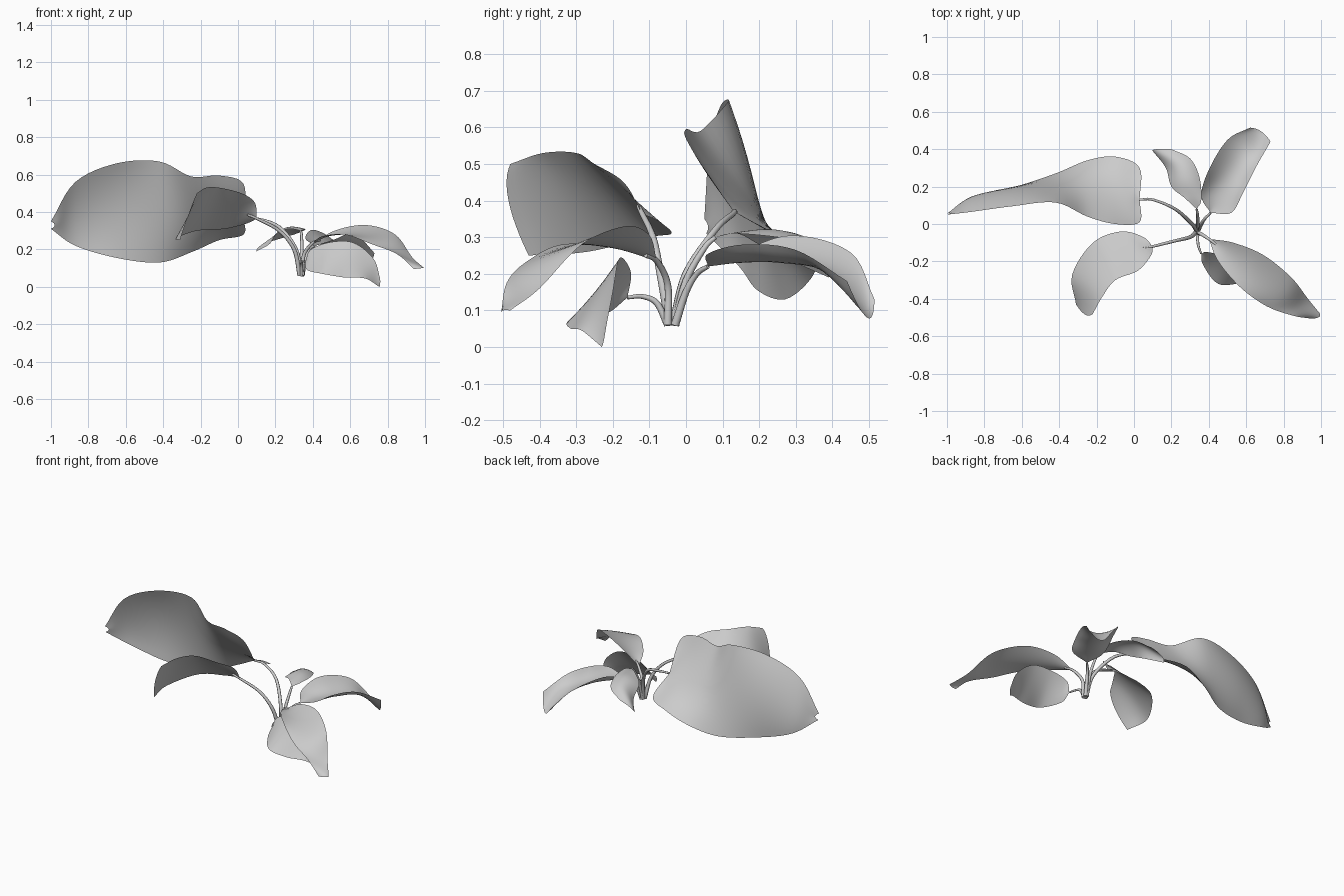
import bpy, bmesh
from mathutils import Vector


def spline(points, steps):
    """Smooth path passing through the given points."""
    p = [Vector(q) for q in points]
    p = [2 * p[0] - p[1]] + p + [2 * p[-1] - p[-2]]
    out = []
    for i in range(1, len(p) - 2):
        a, b, c, d = p[i - 1:i + 3]
        for k in range(steps):
            t = k / steps
            out.append(0.5 * (2 * b + (c - a) * t + (2 * a - 5 * b + 4 * c - d) * t * t
                              + (3 * b - a - 3 * c + d) * t ** 3))
    return out + [p[-2]]


def leaf(name, edge_a, mid, edge_b, across=12, steps=6):
    """Curved blade lofted between two edges and a midrib."""
    rows = zip(spline(edge_a, steps), spline(mid, steps), spline(edge_b, steps))
    bm = bmesh.new()
    grid = []
    for a, m, b in rows:
        row = []
        for k in range(across + 1):
            t = 2 * k / across - 1
            row.append(bm.verts.new(a * t * (t - 1) / 2 + m * (1 - t * t) + b * t * (t + 1) / 2))
        grid.append(row)
    for r, s in zip(grid, grid[1:]):
        for k in range(across):
            bm.faces.new((r[k], r[k + 1], s[k + 1], s[k])).smooth = True
    bmesh.ops.remove_doubles(bm, verts=bm.verts, dist=0.0005)
    mesh = bpy.data.meshes.new(name)
    bm.to_mesh(mesh)
    bm.free()
    bpy.context.collection.objects.link(bpy.data.objects.new(name, mesh))


def stem(name, points, r0=0.012, r1=0.006):
    """Tapered round stalk."""
    path = spline(points, 6)
    cu = bpy.data.curves.new(name, 'CURVE')
    cu.dimensions = '3D'
    cu.bevel_depth = 1
    cu.bevel_resolution = 2
    cu.use_fill_caps = True
    sp = cu.splines.new('POLY')
    sp.points.add(len(path) - 1)
    for i, (pt, co) in enumerate(zip(sp.points, path)):
        pt.co = (*co, 1)
        pt.radius = r0 + (r1 - r0) * i / (len(path) - 1)
    sp.use_smooth = True
    bpy.context.collection.objects.link(bpy.data.objects.new(name, cu))


# Large left leaf
base = (.03, .13, .37)
leaf("large_left_leaf",
     [base, (.03, .01, .55), (-.1, .0, .595), (-.25, .04, .59), (-.42, .115, .67), (-.65, .095, .66), (-.87, .065, .56), (-1, .05, .35)],
     [base, (-.02, .135, .385), (-.1, .15, .39), (-.25, .17, .405), (-.42, .19, .43), (-.65, .18, .42), (-.87, .13, .38), (-.98, .06, .33)],
     [base, (.03, .30, .28), (-.1, .36, .25), (-.25, .34, .185), (-.42, .27, .13), (-.65, .195, .155), (-.87, .145, .22), (-1, .055, .31)])
stem("large_left_stem", [(.335, -.035, .06), (.31, .0, .2), (.22, .08, .32), (.1, .13, .365), base])

# Front left leaf
base = (.1, -.12, .365)
leaf("front_left_leaf",
     [base, (.09, -.17, .45), (.02, -.25, .5), (-.1, -.30, .53), (-.17, -.39, .53), (-.22, -.48, .5)],
     [base, (.06, -.13, .39), (-.01, -.15, .41), (-.14, -.21, .43), (-.23, -.33, .43), (-.26, -.485, .40)],
     [base, (.05, -.07, .34), (-.07, -.04, .31), (-.22, -.1, .3), (-.33, -.27, .26), (-.31, -.43, .25)])
stem("front_left_stem", [(.33, -.045, .06), (.3, -.07, .2), (.22, -.09, .3), base, (.05, -.13, .385)])

# Long front right leaf, channelled with a raised back edge
base = (.4, -.08, .235)
leaf("front_right_leaf",
     [base, (.53, -.1, .305), (.69, -.165, .33), (.84, -.285, .28), (.93, -.4, .16), (.995, -.48, .1)],
     [base, (.5, -.16, .275), (.64, -.27, .285), (.80, -.375, .25), (.90, -.44, .16), (.985, -.5, .1)],
     [base, (.45, -.2, .27), (.57, -.34, .28), (.71, -.44, .23), (.85, -.49, .175), (.94, -.505, .095)])
stem("front_right_stem", [(.345, -.05, .06), (.352, -.05, .17), base, (.44, -.11, .25)])

# Back right leaf, channelled with both edges raised
base = (.41, .06, .22)
leaf("back_right_leaf",
     [base, (.36, .15, .26), (.40, .29, .305), (.5, .45, .258), (.62, .515, .13)],
     [base, (.45, .15, .23), (.52, .27, .23), (.6, .40, .20), (.68, .495, .08)],
     [base, (.52, .06, .255), (.58, .16, .28), (.65, .30, .265), (.73, .44, .18)])
stem("back_right_stem", [(.345, -.03, .06), (.36, 0, .15), (.38, .03, .2), base])

# Back leaf
base = (.335, .08, .30)
leaf("back_leaf",
     [base, (.27, .14, .31), (.2, .2, .28), (.17, .30, .23), (.1, .39, .19)],
     [base, (.31, .15, .315), (.27, .24, .32), (.22, .33, .29), (.12, .40, .22)],
     [base, (.36, .13, .31), (.35, .25, .30), (.3, .35, .28), (.2, .40, .25)])
stem("back_stem", [(.335, -.03, .06), (.34, 0, .18), (.34, .05, .27), base])

# Low front leaf
base = (.36, -.16, .135)
leaf("low_front_leaf",
     [base, (.39, -.15, .2), (.5, -.17, .24), (.62, -.185, .235), (.725, -.2, .15), (.76, -.22, .045)],
     [base, (.39, -.19, .145), (.48, -.24, .155), (.59, -.25, .14), (.69, -.245, .09), (.76, -.225, .015)],
     [base, (.37, -.22, .09), (.45, -.32, .07), (.57, -.315, .05), (.68, -.285, .045), (.755, -.23, .0)])
stem("low_front_stem", [(.34, -.05, .06), (.34, -.08, .12), (.345, -.12, .138), base], .01, .005)
